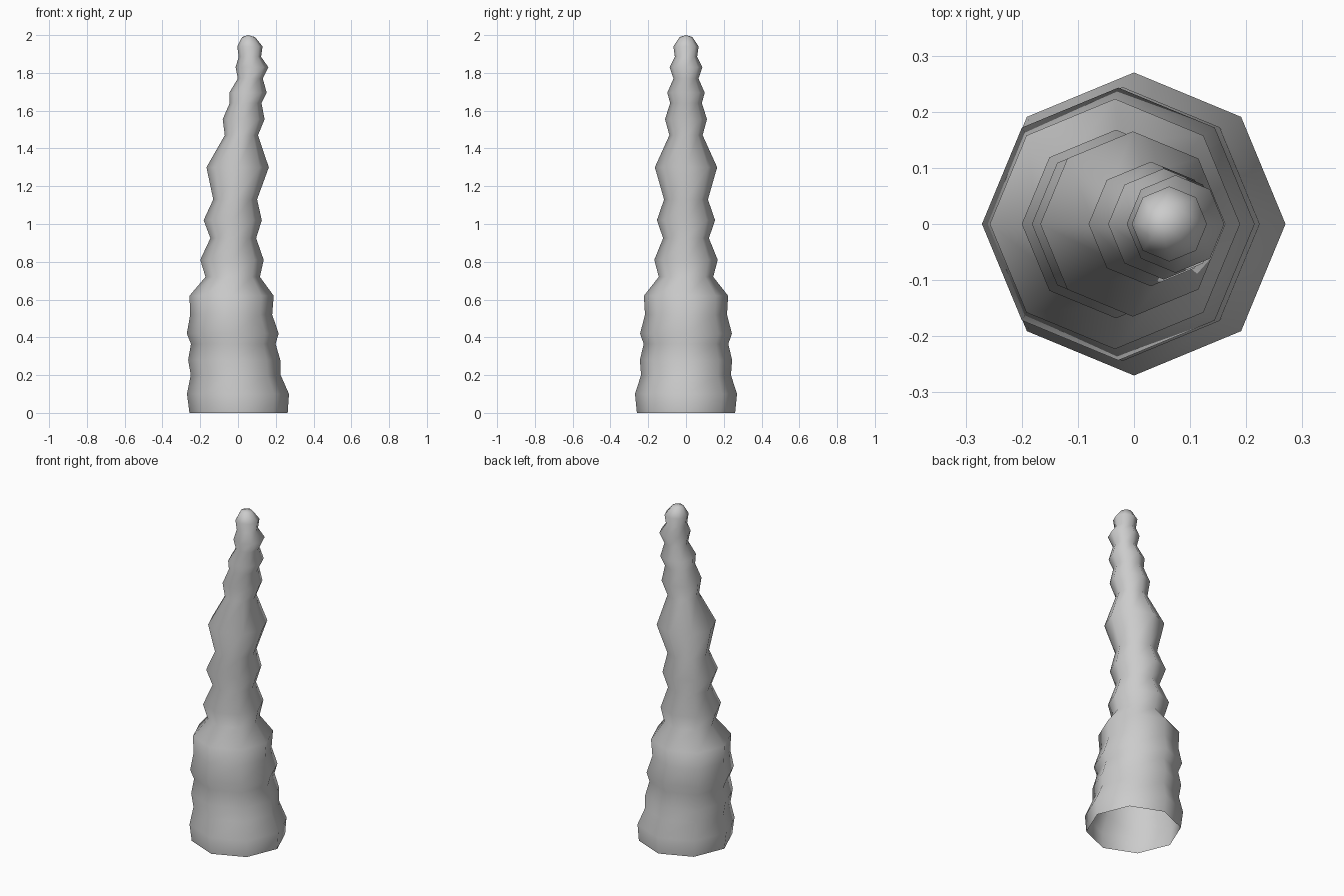
import bpy, bmesh, math

SIDES = 8
# Ring profile: height, centre x, radius
RINGS = [
    (0.00, 0.003, 0.260), (0.10, 0.000, 0.270), (0.20, -0.012, 0.238),
    (0.28, -0.020, 0.244), (0.365, -0.025, 0.224), (0.42, -0.028, 0.243),
    (0.52, -0.036, 0.217), (0.62, -0.034, 0.223), (0.72, -0.028, 0.144),
    (0.81, -0.032, 0.168), (0.925, -0.025, 0.121), (1.02, -0.028, 0.154),
    (1.13, -0.015, 0.116), (1.30, -0.002, 0.165), (1.47, 0.018, 0.088),
    (1.555, 0.030, 0.111), (1.64, 0.040, 0.084), (1.695, 0.053, 0.099),
    (1.77, 0.065, 0.066), (1.83, 0.074, 0.087), (1.885, 0.063, 0.059),
    (1.94, 0.063, 0.067), (1.99, 0.056, 0.034),
]

bm = bmesh.new()
loops = []
for z, cx, r in RINGS:
    loops.append([bm.verts.new((cx + r * math.cos(math.tau * i / SIDES),
                                r * math.sin(math.tau * i / SIDES), z))
                  for i in range(SIDES)])

# Walls of the ringed horn, open at the base
for low, high in zip(loops, loops[1:]):
    for i in range(SIDES):
        j = (i + 1) % SIDES
        bm.faces.new((low[i], low[j], high[j], high[i]))

# Closed tip
tip = bm.verts.new((0.053, 0, 2.0))
for i in range(SIDES):
    bm.faces.new((loops[-1][i], loops[-1][(i + 1) % SIDES], tip))

for f in bm.faces:
    f.smooth = True
mesh = bpy.data.meshes.new("ringed_horn")
bm.to_mesh(mesh)
bm.free()
horn = bpy.data.objects.new("ringed_horn", mesh)
bpy.context.collection.objects.link(horn)
